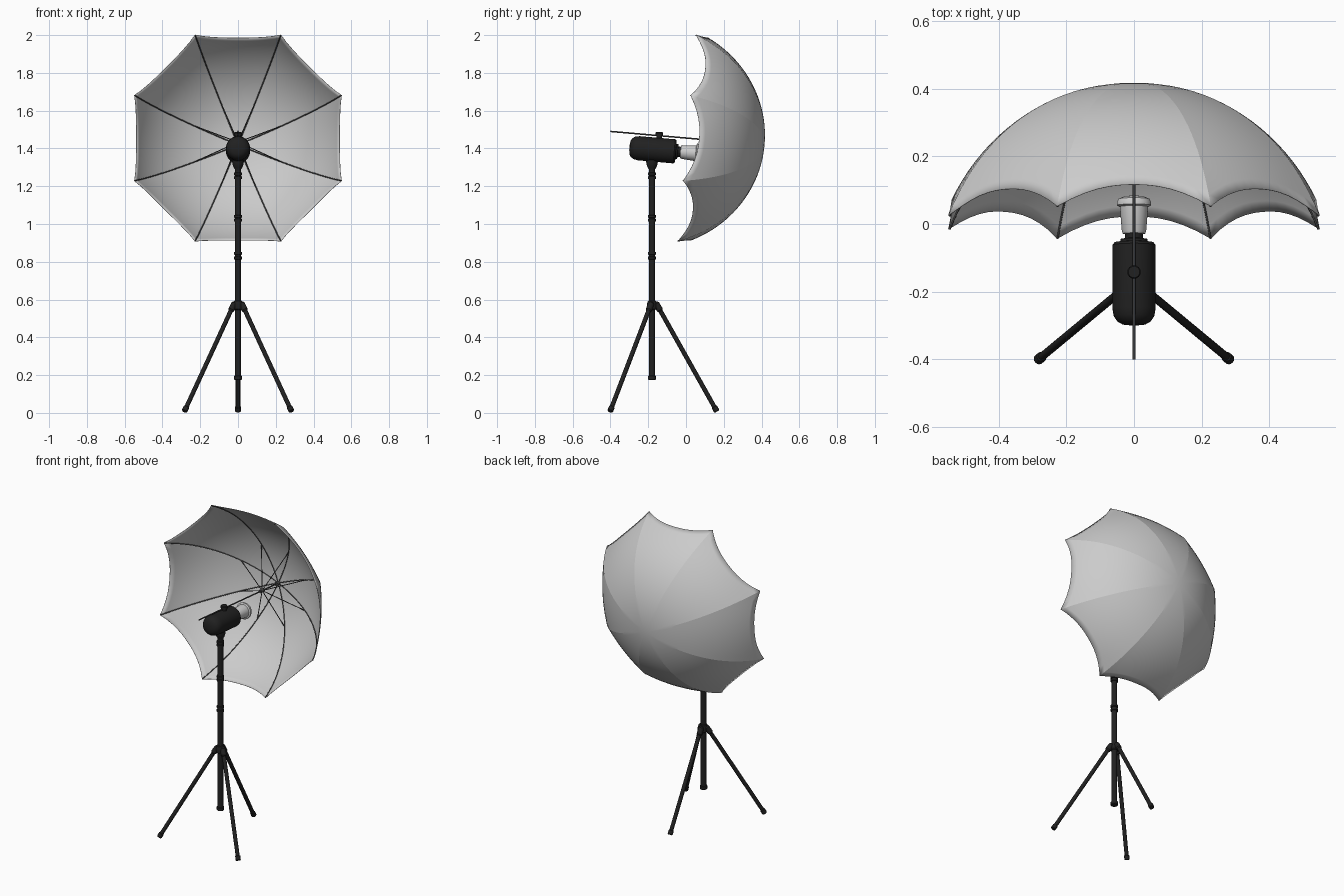
import bpy, bmesh
from math import sin, cos, pi, radians
from mathutils import Matrix, Vector

if "Cube" in bpy.data.objects:
    bpy.data.objects.remove(bpy.data.objects["Cube"])


def material(name, grey):
    m = bpy.data.materials.new(name)
    m.diffuse_color = (grey, grey, grey, 1)
    m.use_nodes = True
    m.node_tree.nodes["Principled BSDF"].inputs["Base Color"].default_value = m.diffuse_color
    return m


BLACK = material("black", 0.015)
STEEL = material("dark_steel", 0.07)


def finish(name, bm, mat=None, matrix=None, angle=35):
    bmesh.ops.recalc_face_normals(bm, faces=bm.faces)
    me = bpy.data.meshes.new(name)
    bm.to_mesh(me)
    bm.free()
    ob = bpy.data.objects.new(name, me)
    bpy.context.collection.objects.link(ob)
    if mat:
        me.materials.append(mat)
    if matrix:
        ob.matrix_world = matrix
    bpy.ops.object.select_all(action='DESELECT')
    ob.select_set(True)
    bpy.context.view_layer.objects.active = ob
    bpy.ops.object.shade_smooth_by_angle(angle=radians(angle))
    return ob


def lathe(name, profile, mat=None, matrix=None, n=32):
    """Revolve (radius, height) points about local z, capping both ends."""
    bm = bmesh.new()
    rings = [[bm.verts.new((r * cos(2 * pi * i / n), r * sin(2 * pi * i / n), z))
              for i in range(n)] for r, z in profile]
    for a, b in zip(rings, rings[1:]):
        for i in range(n):
            bm.faces.new((a[i], a[(i + 1) % n], b[(i + 1) % n], b[i]))
    bm.faces.new(rings[0])
    bm.faces.new(rings[-1])
    return finish(name, bm, mat, matrix)


def aim(p, q):
    """Matrix placing local z along p -> q, starting at p."""
    d = Vector(q) - Vector(p)
    return Matrix.Translation(p) @ d.to_track_quat('Z', 'Y').to_matrix().to_4x4()


def rod(name, p, q, r, mat, parent=Matrix(), n=8):
    length = (Vector(q) - Vector(p)).length
    return lathe(name, [(r, 0), (r, length)], mat, parent @ aim(p, q), n)


def wire(name, pts, r, mat, matrix):
    cu = bpy.data.curves.new(name, 'CURVE')
    cu.dimensions = '3D'
    cu.bevel_depth = r
    cu.bevel_resolution = 1
    cu.use_fill_caps = True
    sp = cu.splines.new('POLY')
    sp.points.add(len(pts) - 1)
    for p, c in zip(sp.points, pts):
        p.co = (*c, 1)
    cu.materials.append(mat)
    ob = bpy.data.objects.new(name, cu)
    bpy.context.collection.objects.link(ob)
    ob.matrix_world = matrix


TILT = Matrix.Rotation(radians(-95), 4, 'X')
UMB = Matrix.Translation((0, 0.0025, 1.455)) @ TILT
LAMP = Matrix.Translation((0, -0.18, 1.395)) @ TILT
R, CZ, STEPS, SEG = 0.627, -0.212, 20, 12


def canopy_point(k, a, s, inset=0.0):
    """Panel k, a in -1..1 across it, s in 0..1 from apex to rim."""
    t = radians(63.5 + 6.5 * abs(a) ** 2.3) * s
    phi = radians(22.5) * a
    flat = 1 - 0.5 * (1 - cos(radians(22.5)) / cos(phi))
    r = (R - inset) * sin(t) * flat + 0.006 * abs(a) ** 8 * s ** 12
    ang = k * pi / 4 + phi
    return r * cos(ang), r * sin(ang), CZ + (R - inset) * cos(t)


# canopy: eight scalloped panels
bm = bmesh.new()
for k in range(8):
    grid = [[bm.verts.new(canopy_point(k, -1 + 2 * j / SEG, i / STEPS))
             for j in range(SEG + 1)] for i in range(STEPS + 1)]
    for i in range(STEPS):
        for j in range(SEG):
            bm.faces.new((grid[i][j], grid[i + 1][j], grid[i + 1][j + 1], grid[i][j + 1]))
bmesh.ops.remove_doubles(bm, verts=bm.verts, dist=1e-5)
bmesh.ops.dissolve_degenerate(bm, edges=bm.edges, dist=1e-5)
canopy = finish("canopy", bm, None, UMB, 8)
canopy.modifiers.new("cloth", 'SOLIDIFY').thickness = 0.002

# ribs and stretchers under the seams
for k in range(8):
    wire(f"rib_{k}", [canopy_point(k, 1, i / 24, 0.004) for i in range(25)], 0.003, STEEL, UMB)
    a = (k + 0.5) * pi / 4
    rod(f"stretcher_{k}", (0.01 * cos(a), 0.01 * sin(a), 0.25),
        canopy_point(k, 1, 0.34, 0.006), 0.0025, STEEL, UMB)

# shaft, runner and crown
rod("umbrella_shaft", (0, 0, -0.405), (0, 0, 0.413), 0.004, STEEL, UMB, 12)
lathe("runner", [(0.011, 0.225), (0.011, 0.26)], STEEL, UMB, 16)
lathe("crown", [(0.012, 0.39), (0.012, 0.411)], STEEL, UMB, 16)

# lamp body with rounded back
lathe("lamp_body", [(0.012, -0.12), (0.035, -0.117), (0.05, -0.108), (0.06, -0.093),
                    (0.064, -0.07), (0.064, 0.118), (0.058, 0.126), (0.04, 0.128),
                    (0.04, 0.136), (0.027, 0.138), (0.027, 0.16)], BLACK, LAMP)
# light head with flange and domed glass
lathe("light_head", [(0.024, 0.15), (0.033, 0.152), (0.036, 0.16), (0.042, 0.232),
                     (0.051, 0.236), (0.051, 0.245), (0.046, 0.255), (0.03, 0.262),
                     (0.01, 0.265)], None, LAMP)
# umbrella clamp knob on top
lathe("clamp_knob", [(0.014, 0.05), (0.014, 0.072), (0.02, 0.074), (0.02, 0.09),
                     (0.017, 0.094)], BLACK, Matrix.Translation((0, -0.142, 1.393)), 24)

# column with paired locking rings
profile = [(0.019, 0.175), (0.022, 0.178), (0.022, 0.195), (0.017, 0.197)]
for z in (0.82, 0.845, 1.02, 1.04, 1.245, 1.265):
    profile += [(0.017, z - 0.008), (0.022, z - 0.006), (0.022, z + 0.006), (0.017, z + 0.008)]
profile += [(0.017, 1.29), (0.024, 1.3), (0.03, 1.32), (0.032, 1.35)]
COL = Matrix.Translation((0, -0.18, 0))
lathe("column", profile, BLACK, COL, 24)
lathe("leg_collar", [(0.018, 0.545), (0.025, 0.55), (0.027, 0.575), (0.022, 0.592),
                     (0.018, 0.595)], BLACK, COL, 24)

# tripod legs with hinges and feet
legs = [("left", (-0.022, -0.185, 0.575), (-0.284, -0.402, 0.007)),
        ("right", (0.022, -0.185, 0.575), (0.284, -0.402, 0.007)),
        ("back", (0, -0.155, 0.575), (0, 0.164, 0.007))]
for side, top, foot in legs:
    n = (Vector(foot) - Vector(top)).length
    lathe(f"{side}_leg", [(0.009, -0.012), (0.016, -0.004), (0.017, 0.035), (0.012, 0.042),
                          (0.012, n - 0.03), (0.0155, n - 0.027), (0.0155, n - 0.004),
                          (0.012, n)], BLACK, aim(top, foot), 16)
